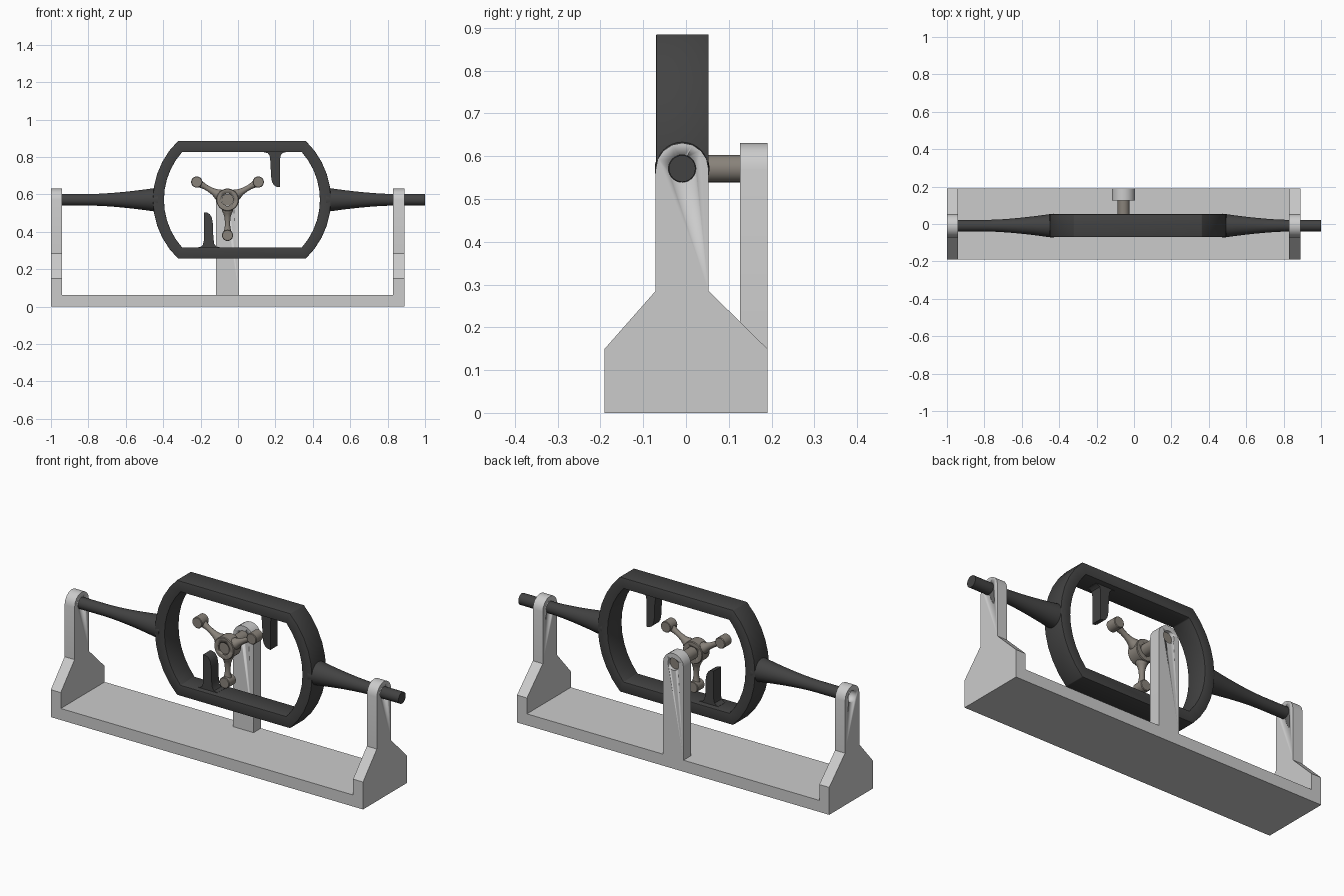
import bpy, bmesh
from math import sin, cos, pi, radians, asin
from mathutils import Vector

if "Cube" in bpy.data.objects:
    bpy.data.objects.remove(bpy.data.objects["Cube"])

CX, CY, CZ = 0.021, -0.009, 0.571      # centre of the swinging frame
PX = -0.056                            # x of the rear post and spider


def material(name, rgb):
    m = bpy.data.materials.new(name)
    m.diffuse_color = (*rgb, 1)
    m.use_nodes = True
    m.node_tree.nodes["Principled BSDF"].inputs["Base Color"].default_value = m.diffuse_color
    return m


DARK = material("dark_metal", (0.055, 0.055, 0.055))
BRONZE = material("warm_grey_metal", (0.25, 0.225, 0.195))


def finish(bm, name, mat=None, bevel=0):
    bmesh.ops.recalc_face_normals(bm, faces=bm.faces)
    me = bpy.data.meshes.new(name)
    bm.to_mesh(me)
    bm.free()
    ob = bpy.data.objects.new(name, me)
    bpy.context.collection.objects.link(ob)
    if mat:
        me.materials.append(mat)
    bpy.ops.object.select_all(action='DESELECT')
    ob.select_set(True)
    bpy.context.view_layer.objects.active = ob
    if bevel:
        b = ob.modifiers.new("bevel", 'BEVEL')
        b.width, b.segments, b.limit_method = bevel, 2, 'ANGLE'
        bpy.ops.object.modifier_apply(modifier=b.name)
    bpy.ops.object.shade_smooth_by_angle(angle=radians(30))
    return ob


def prism(name, pts, axis, a, b, mat=None, bevel=0):
    """Extrude a 2D outline from a to b: axis x uses (y,z), axis y uses (x,z)."""
    bm = bmesh.new()
    place = (lambda p, t: (t, p[0], p[1])) if axis == 'x' else (lambda p, t: (p[0], t, p[1]))
    ends = [[bm.verts.new(place(p, t)) for p in pts] for t in (a, b)]
    bm.faces.new(ends[0])
    bm.faces.new(ends[1])
    for i in range(len(pts)):
        j = (i + 1) % len(pts)
        bm.faces.new((ends[0][i], ends[0][j], ends[1][j], ends[1][i]))
    return finish(bm, name, mat, bevel)


def lathe(name, origin, direction, profile, mat=None, n=32):
    """Turn (distance, radius) pairs about an axis, with capped ends."""
    bm = bmesh.new()
    d = Vector(direction).normalized()
    u = d.orthogonal().normalized()
    v = d.cross(u)
    rings = [[bm.verts.new(Vector(origin) + d * t + (u * cos(2 * pi * i / n) + v * sin(2 * pi * i / n)) * r)
              for i in range(n)] for t, r in profile]
    for r0, r1 in zip(rings, rings[1:]):
        for i in range(n):
            j = (i + 1) % n
            bm.faces.new((r0[i], r0[j], r1[j], r1[i]))
    bm.faces.new(rings[0])
    bm.faces.new(rings[-1])
    return finish(bm, name, mat)


def arc(cx, cz, r, a0, a1, n):
    return [(cx + r * cos(radians(a0 + (a1 - a0) * i / n)),
             cz + r * sin(radians(a0 + (a1 - a0) * i / n))) for i in range(n + 1)]


def drill(ob, origin, direction, r):
    cutter = lathe("cutter", origin, direction, [(-0.1, r), (0.1, r)])
    cutter.hide_render = True
    m = ob.modifiers.new("hole", 'BOOLEAN')
    m.operation, m.solver, m.object = 'DIFFERENCE', 'EXACT', cutter
    bpy.context.view_layer.objects.active = ob
    bpy.ops.object.modifier_apply(modifier=m.name)
    bpy.data.objects.remove(cutter)


# Base plate between the two end supports
prism("base_plate", [(-0.19, 0), (0.19, 0), (0.19, 0.063), (-0.19, 0.063)], 'x', -0.94, 0.83)

# End supports with rounded, drilled tops
outline = [(-0.19, 0), (0.19, 0), (0.19, 0.15), (CY + 0.062, 0.285)]
outline += arc(CY, 0.569, 0.062, 0, 180, 8) + [(CY - 0.062, 0.285), (-0.19, 0.15)]
for side, x in (("left", -1.0), ("right", 0.83)):
    sup = prism(side + "_support", outline, 'x', x, x + 0.06)
    drill(sup, (x + 0.03, CY, CZ), (1, 0, 0), 0.032)

# Rear post carrying the pivot pin
post = prism("rear_post", [(PX - 0.062, 0.063), (PX + 0.062, 0.063)]
             + arc(PX, 0.569, 0.062, 0, 180, 8), 'y', 0.126, 0.19)
drill(post, (PX, 0.158, CZ), (0, 1, 0), 0.033)
lathe("pivot_pin", (PX, 0, CZ), (0, 1, 0), [(-0.036, 0.032), (0.172, 0.032)], BRONZE)


# Swinging frame: flat top and bottom, curved ends
def frame_loop(half_x, corner_x, half_z):
    d = half_x - corner_x
    r = (d * d + half_z * half_z) / (2 * d)
    a = asin(half_z / r) * 180 / pi
    right = arc(half_x - r, 0, r, -a, a, 10)
    return [(CX + x, CZ + z) for x, z in right + [(-x, -z) for x, z in right]]


bm = bmesh.new()
loops = [[bm.verts.new((x, y, z)) for x, z in pts]
         for pts, y in ((frame_loop(0.476, 0.342, 0.314), -0.07), (frame_loop(0.476, 0.342, 0.314), 0.053),
                        (frame_loop(0.417, 0.32, 0.255), 0.053), (frame_loop(0.417, 0.32, 0.255), -0.07))]
n = len(loops[0])
for k in range(4):
    p, q = loops[k], loops[(k + 1) % 4]
    for i in range(n):
        j = (i + 1) % n
        bm.faces.new((p[i], p[j], q[j], q[i]))
finish(bm, "swing_frame", DARK, 0.003)

# Flared shafts on both sides of the frame
for side, s, end in (("right", 1, 0.979), ("left", -1, 0.972)):
    flare = [(0.45, 0.064)] + [(0.47 + 0.34 * t / 8, 0.031 + 0.031 * (1 - t / 8) ** 1.6) for t in range(9)]
    lathe(side + "_shaft", (CX, CY, CZ), (s, 0, 0), flare + [(end, 0.031)], DARK)

# Stop tabs inside the frame, one the half-turn of the other
tab = [(0.118, 0.259), (0.118, 0.254), (0.138, 0.249), (0.148, 0.236), (0.153, 0.2), (0.155, 0.13),
       (0.161, 0.095), (0.172, 0.077), (0.186, 0.069), (0.204, 0.067),
       (0.204, 0.22), (0.209, 0.242), (0.222, 0.252), (0.232, 0.254), (0.232, 0.259)]
for name, s in (("upper_tab", 1), ("lower_tab", -1)):
    prism(name, [(CX + s * x, CZ + s * z) for x, z in tab], 'y', CY - 0.031, CY + 0.031, DARK)

# Three-armed spider: drilled hub, waisted arms, round tips
for k, deg in enumerate((30, 150, 270)):
    d = Vector((cos(radians(deg)), 0, sin(radians(deg))))
    c = Vector((PX, CY, CZ))
    lathe("spider_arm_%d" % (k + 1), c, d,
          [(0.045, 0.03), (0.06, 0.03), (0.072, 0.023), (0.09, 0.0175), (0.115, 0.0145),
           (0.14, 0.0145), (0.16, 0.018), (0.175, 0.021)], BRONZE, 20)
    lathe("spider_tip_%d" % (k + 1), c + d * 0.19, (0, 1, 0),
          [(-0.031, 0.027), (-0.028, 0.03), (0.028, 0.03), (0.031, 0.027)], BRONZE, 24)
hub = lathe("spider_hub", (PX, CY, CZ), (0, 1, 0),
            [(-0.034, 0.057), (-0.03, 0.06), (0.03, 0.06), (0.034, 0.057)], BRONZE)
drill(hub, (PX, CY, CZ), (0, 1, 0), 0.033)
